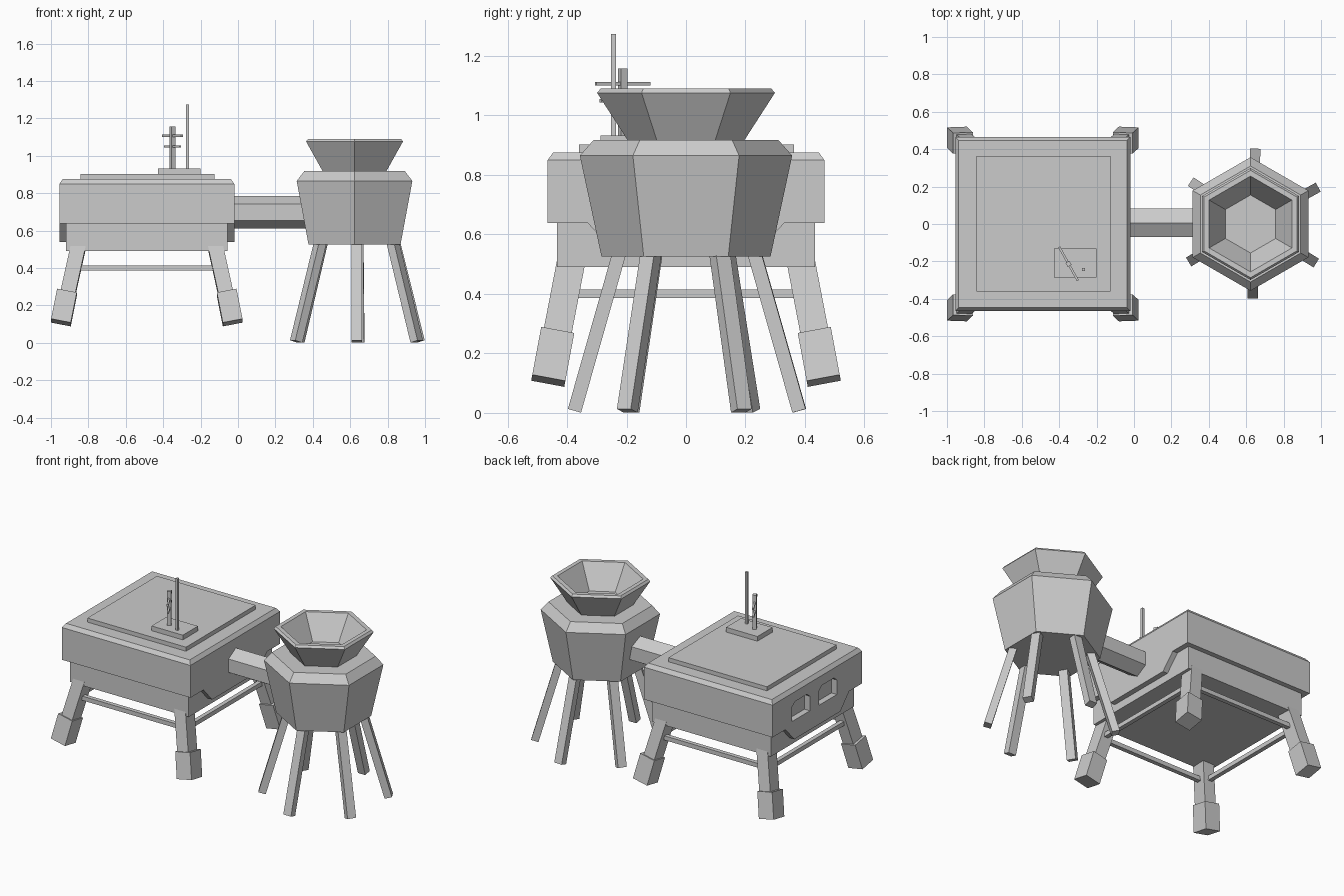
import bpy, bmesh
from math import sin, cos, pi, radians
from mathutils import Vector

if "Cube" in bpy.data.objects:
    bpy.data.objects.remove(bpy.data.objects["Cube"])


def loft(name, rings):
    """Skin matching rings of points and cap both ends."""
    bm = bmesh.new()
    loops = [[bm.verts.new(p) for p in ring] for ring in rings]
    n = len(loops[0])
    for a, b in zip(loops, loops[1:]):
        for i in range(n):
            j = (i + 1) % n
            bm.faces.new((a[i], a[j], b[j], b[i]))
    bm.faces.new(loops[0][::-1])
    bm.faces.new(loops[-1])
    bmesh.ops.recalc_face_normals(bm, faces=bm.faces)
    mesh = bpy.data.meshes.new(name)
    bm.to_mesh(mesh)
    bm.free()
    ob = bpy.data.objects.new(name, mesh)
    bpy.context.collection.objects.link(ob)
    return ob


def rect(x0, x1, y0, y1, z):
    return [(x0, y0, z), (x1, y0, z), (x1, y1, z), (x0, y1, z)]


def box(name, x0, x1, y0, y1, z0, z1):
    return loft(name, [rect(x0, x1, y0, y1, z0), rect(x0, x1, y0, y1, z1)])


def slab_x(name, profile, x0, x1):
    """Extrude a (y, z) profile along x."""
    return loft(name, [[(x, y, z) for y, z in profile] for x in (x0, x1)])


def strut(name, p0, p1, w, d, side=(1, 0, 0)):
    """Square-ended bar from p0 to p1; w is measured along the side direction."""
    p0, p1, s = Vector(p0), Vector(p1), Vector(side)
    axis = (p1 - p0).normalized()
    s = (s - axis * s.dot(axis)).normalized()
    t = axis.cross(s)
    offs = [s * w / 2 * a + t * d / 2 * b for a, b in ((-1, -1), (1, -1), (1, 1), (-1, 1))]
    return loft(name, [[p + o for o in offs] for p in (p0, p1)])


def hexagon(cx, r, z):
    return [(cx + r * cos(pi / 6 + i * pi / 3), r * sin(pi / 6 + i * pi / 3), z) for i in range(6)]


CX = -0.4875  # centre of the square tank

# Square tank: chamfered upper body, narrower base, lid plate
upper = loft("upper_body", [rect(-0.955, -0.02, -0.465, 0.465, 0.638),
                            rect(-0.955, -0.02, -0.465, 0.465, 0.85),
                            rect(-0.937, -0.038, -0.447, 0.447, 0.875)])
box("lower_body", -0.92, -0.055, -0.433, 0.433, 0.49, 0.645)
box("lid_plate", -0.843, -0.126, -0.36, 0.363, 0.87, 0.902)

# Hanging trapezoid aprons on both x sides
apron = [(-0.33, 0.638), (-0.24, 0.54), (0.24, 0.54), (0.33, 0.638)]
slab_x("left_apron", apron, -0.955, -0.91)
slab_x("right_apron", apron, -0.065, -0.02)

# Two recessed windows in the left side
for yc in (0.17, -0.11):
    w = 0.093
    prof = [(yc - w, 0.665), (yc + w, 0.665), (yc + w, 0.76), (yc + w - 0.03, 0.785),
            (yc - w + 0.03, 0.785), (yc - w, 0.76)]
    cutter = slab_x("window_cutter", prof, -1.0, -0.915)
    cutter.hide_render = True
    mod = upper.modifiers.new("window", 'BOOLEAN')
    mod.operation, mod.solver, mod.object = 'DIFFERENCE', 'EXACT', cutter
    bpy.context.view_layer.objects.active = upper
    bpy.ops.object.modifier_apply(modifier=mod.name)
    bpy.data.objects.remove(cutter)

# Splayed legs with thicker feet
for sx, xn in ((-1, "left"), (1, "right")):
    for sy, yn in ((-1, "front"), (1, "back")):
        strut(f"{yn}_{xn}_leg", (CX + sx * 0.365, sy * 0.384, 0.52),
              (CX + sx * 0.427, sy * 0.438, 0.24), 0.08, 0.095)
        strut(f"{yn}_{xn}_foot", (CX + sx * 0.427, sy * 0.433, 0.269),
              (CX + sx * 0.459, sy * 0.463, 0.108), 0.107, 0.113)

# Stretcher rails between the legs
for s, xn, yn in ((-1, "left", "front"), (1, "right", "back")):
    strut(f"{yn}_rail", (CX - 0.39, s * 0.408, 0.4), (CX + 0.39, s * 0.408, 0.4), 0.028, 0.028, (0, 0, 1))
    strut(f"{xn}_rail", (CX + s * 0.397, -0.4, 0.4), (CX + s * 0.397, 0.4, 0.4), 0.028, 0.028, (0, 0, 1))

# Mast base, tall pole, short pole with two crossbars
box("mast_base", -0.428, -0.2, -0.287, -0.13, 0.89, 0.933)
box("tall_pole", -0.278, -0.262, -0.252, -0.236, 0.92, 1.273)
bar = Vector((cos(radians(-61)), sin(radians(-61)), 0))
mid = Vector((-0.35, -0.213, 0))
strut("short_pole", mid + Vector((0, 0, 0.92)), mid + Vector((0, 0, 1.157)), 0.024, 0.024, bar)
for i, (z, h) in enumerate(((1.107, 0.103), (1.05, 0.085))):
    c = mid + Vector((0, 0, z))
    strut(f"crossbar_{i + 1}", c - bar * h, c + bar * h, 0.012, 0.012, (0, 0, 1))

# Hexagonal duct joining tank and vessel
slab_x("duct", [(0.006 + 0.088 * sin(i * pi / 3), 0.698 + 0.088 * cos(i * pi / 3)) for i in range(6)],
       -0.05, 0.42)

# Hexagonal vessel and open funnel
VX = 0.623
loft("vessel", [hexagon(VX, r, z) for r, z in ((0.284, 0.525), (0.357, 0.865), (0.31, 0.918))])
loft("funnel", [hexagon(VX, r, z) for r, z in
                ((0.192, 0.91), (0.299, 1.076), (0.287, 1.09), (0.256, 1.09), (0.155, 0.935))])

# Six splayed vessel legs
for i, deg in enumerate((29, 88, 146, 211, 270, 328)):
    a = radians(deg)
    out = Vector((cos(a), sin(a), 0))
    c = Vector((0.635, 0.003, 0))
    strut(f"vessel_leg_{i + 1}", c + out * 0.225 + Vector((0, 0, 0.545)),
          c + out * 0.378 + Vector((0, 0, 0.007)), 0.055, 0.046, (-sin(a), cos(a), 0))
